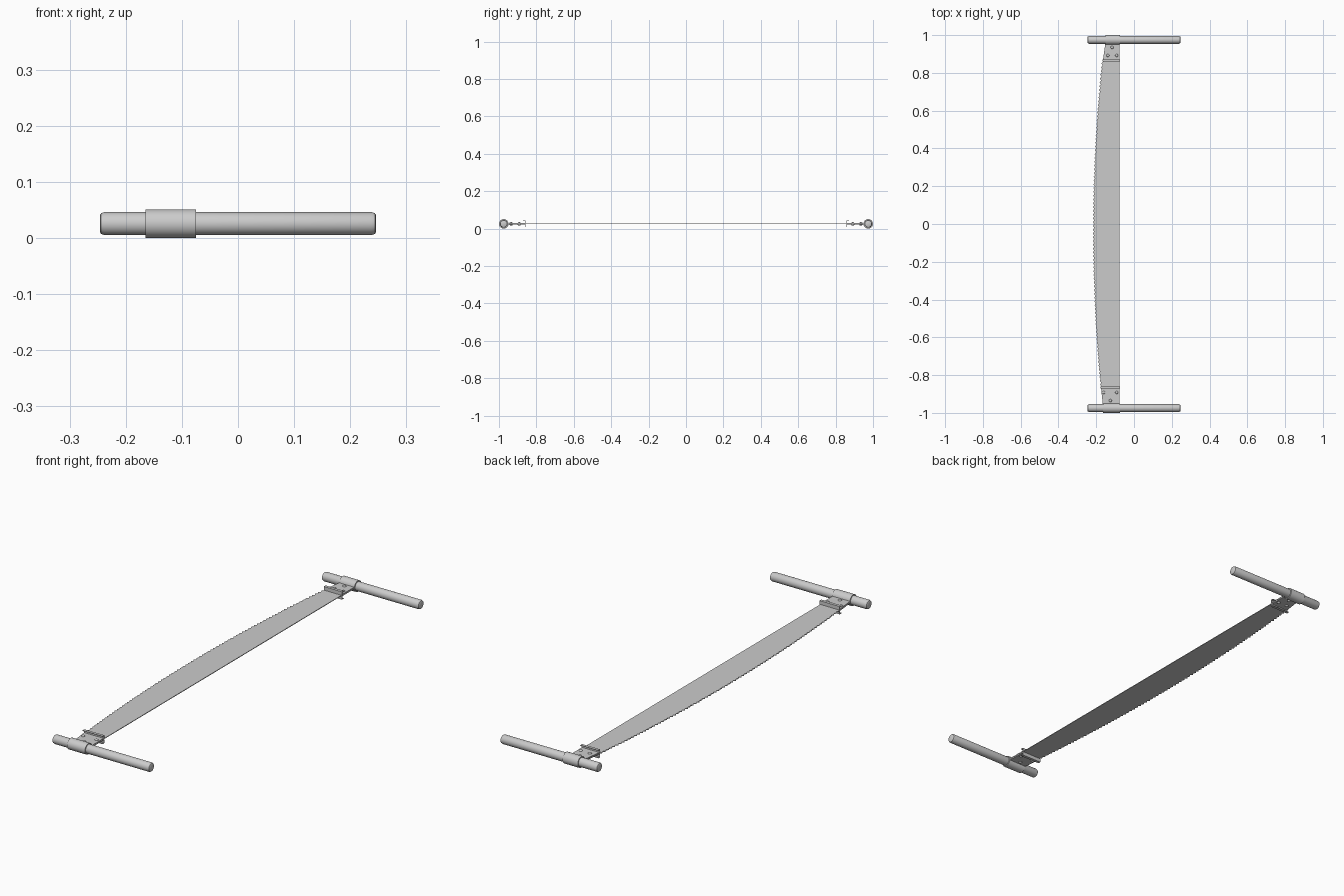
import bpy, bmesh, math
from mathutils import Matrix, Vector

if "Cube" in bpy.data.objects:
    bpy.data.objects.remove(bpy.data.objects["Cube"])

ZC = 0.0257      # mid height of the saw
YH = 0.9745      # handle axis distance from the centre
BACK = -0.078    # straight back edge of the blade


def finish(name, bm, smooth=False):
    bmesh.ops.recalc_face_normals(bm, faces=bm.faces)
    me = bpy.data.meshes.new(name)
    bm.to_mesh(me)
    bm.free()
    ob = bpy.data.objects.new(name, me)
    bpy.context.collection.objects.link(ob)
    if smooth:
        bpy.context.view_layer.objects.active = ob
        ob.select_set(True)
        bpy.ops.object.shade_smooth_by_angle(angle=math.radians(35))
        ob.select_set(False)
    return ob


def prism(name, pts, offset):
    """Closed outline pushed along an offset vector."""
    bm = bmesh.new()
    face = bm.faces.new([bm.verts.new(p) for p in pts])
    ext = bmesh.ops.extrude_face_region(bm, geom=[face])
    verts = [v for v in ext["geom"] if isinstance(v, bmesh.types.BMVert)]
    bmesh.ops.translate(bm, verts=verts, vec=Vector(offset))
    return finish(name, bm)


def lathe_x(name, profile, y, closed=False):
    """Profile of (x, radius) spun round an axis along x."""
    bm = bmesh.new()
    vs = [bm.verts.new((x, y, ZC + r)) for x, r in profile]
    es = [bm.edges.new(p) for p in zip(vs, vs[1:])]
    if closed:
        es.append(bm.edges.new((vs[-1], vs[0])))
    bmesh.ops.spin(bm, geom=vs + es, cent=(0, y, ZC), axis=(1, 0, 0),
                   angle=2 * math.pi, steps=32, use_duplicate=False)
    bmesh.ops.remove_doubles(bm, verts=bm.verts, dist=1e-5)
    return finish(name, bm, True)


def belly(y):
    """Toothed edge curve, slightly fuller at the front."""
    return -0.211 + 0.058 * y * y + 0.005 * y


# blade with raked teeth along the bowed edge
teeth, y0, y1, t = 86, -0.86, 0.86, 0.003
step = (y1 - y0) / teeth
outline = [(BACK, 0.955), (BACK, -0.955), (-0.163, -0.955), (belly(y0), y0)]
for i in range(teeth):
    y = y0 + i * step
    outline.append((belly(y) - 0.007, y + step * 0.5))
    outline.append((belly(y + step), y + step))
outline.append((-0.15, 0.955))
prism("blade", [(x, y, ZC - t / 2) for x, y in outline], (0, 0, t))

# fittings at each end: side, inner left x, outer left x, rivet x positions
for tag, s, xi, xo, rivets in (
        ("front", -1, -0.175, -0.165, (-0.160, -0.092, -0.125)),
        ("back", 1, -0.165, -0.152, (-0.138, -0.092, -0.116))):
    # round wooden grip with eased ends
    a, b, r = -0.246, 0.246, 0.0205
    lathe_x(tag + "_handle", [(a, 0), (a, 0.015), (a + 0.002, 0.0185), (a + 0.008, r),
                              (b - 0.008, r), (b - 0.002, 0.0185), (b, 0.015), (b, 0)], s * YH)
    # metal sleeve round the grip
    lathe_x(tag + "_sleeve", [(xo, 0.0255), (-0.075, 0.0255),
                              (-0.075, 0.0195), (xo, 0.0195)], s * YH, True)

    for side, u in (("upper", 1), ("lower", -1)):
        # clamping plate
        z = ZC + u * 0.0014
        prism(f"{tag}_{side}_plate",
              [(xi, s * 0.862, z), (-0.077, s * 0.862, z),
               (-0.077, s * 0.956, z), (xo, s * 0.956, z)], (0, 0, u * 0.003))
        # turned-up lip, hooked back towards the handle
        sec = [(0.859, 0.001), (0.859, 0.018), (0.872, 0.018),
               (0.872, 0.0155), (0.862, 0.0155), (0.862, 0.001)]
        prism(f"{tag}_{side}_lip", [(xi - 0.002, s * y, ZC + u * h) for y, h in sec],
              (-0.075 - xi + 0.002, 0, 0))
        # three domed rivets
        bm = bmesh.new()
        for x, y in zip(rivets, (0.892, 0.892, 0.935)):
            bmesh.ops.create_uvsphere(
                bm, u_segments=16, v_segments=8, radius=1,
                matrix=Matrix.Translation((x, s * y, ZC + u * 0.0044))
                @ Matrix.Diagonal((0.008, 0.008, 0.005, 1)))
        finish(f"{tag}_{side}_rivets", bm, True)
